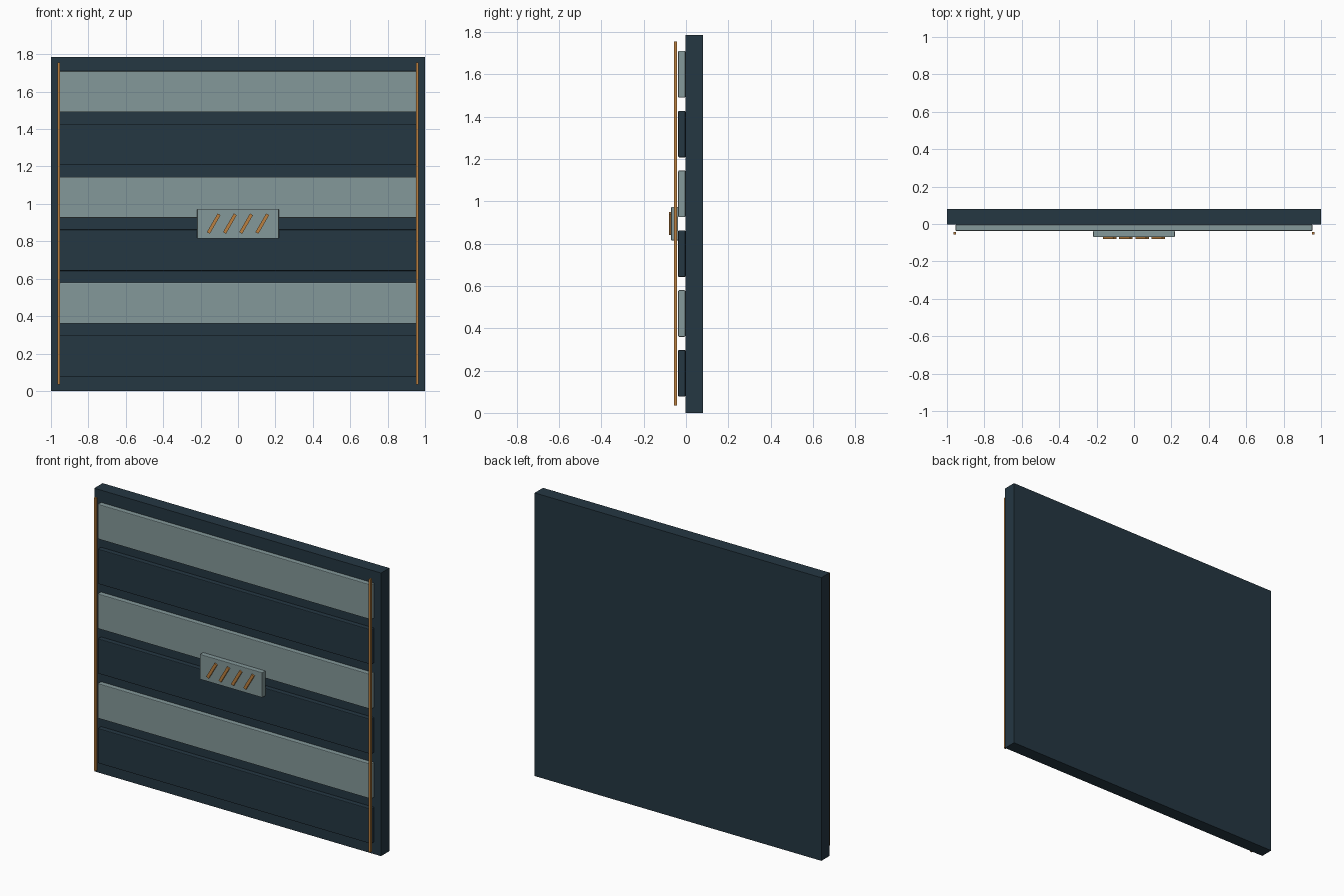
import bpy
import math

cube = bpy.data.objects.get("Cube")
if cube:
    bpy.data.objects.remove(cube, do_unlink=True)


def material(name, rgb):
    m = bpy.data.materials.new(name)
    m.use_nodes = True
    m.diffuse_color = (*rgb, 1)
    m.node_tree.nodes["Principled BSDF"].inputs["Base Color"].default_value = (*rgb, 1)
    return m


navy = material("dark_slate", (0.018, 0.038, 0.055))
grey = material("grey_green", (0.23, 0.315, 0.32))
copper = material("copper_orange", (0.50, 0.215, 0.05))


def box(name, mat, x, y, z, lean=0, bevel=0):
    """Box from (min, max) ranges, optionally leaning sideways."""
    spans = (x, y, z)
    bpy.ops.mesh.primitive_cube_add(size=1, location=[(a + b) / 2 for a, b in spans])
    ob = bpy.context.object
    ob.name = name
    ob.scale = [b - a for a, b in spans]
    bpy.ops.object.transform_apply(location=False, rotation=False, scale=True)
    ob.rotation_euler.y = math.radians(lean)
    ob.data.materials.append(mat)
    if bevel:
        mod = ob.modifiers.new("soft_edges", "BEVEL")
        mod.width = bevel
        mod.segments = 2
    return ob


# Backing panel
box("panel", navy, (-1, 1), (-0.003, 0.08), (0, 1.785))

# Alternating horizontal slats
for i in range(6):
    mid = 0.187 + 0.2826 * i
    box(f"slat_{i + 1}", grey if i % 2 else navy, (-0.954, 0.954),
        (-0.037, -0.003), (mid - 0.11, mid + 0.11), bevel=0.004)

# Thin upright rails at both sides
for side, name in ((-1, "right_rail"), (1, "left_rail")):
    mid = side * 0.958
    box(name, copper, (mid - 0.007, mid + 0.007), (-0.057, -0.043), (0.035, 1.755))

# Central plate with slanted bars
box("centre_plate", grey, (-0.218, 0.218), (-0.07, -0.037), (0.815, 0.973), bevel=0.003)
for i in range(4):
    mid = (i - 1.5) * 0.0865
    box(f"slanted_bar_{i + 1}", copper, (mid - 0.009, mid + 0.009),
        (-0.08, -0.069), (0.837, 0.952), lean=30)
